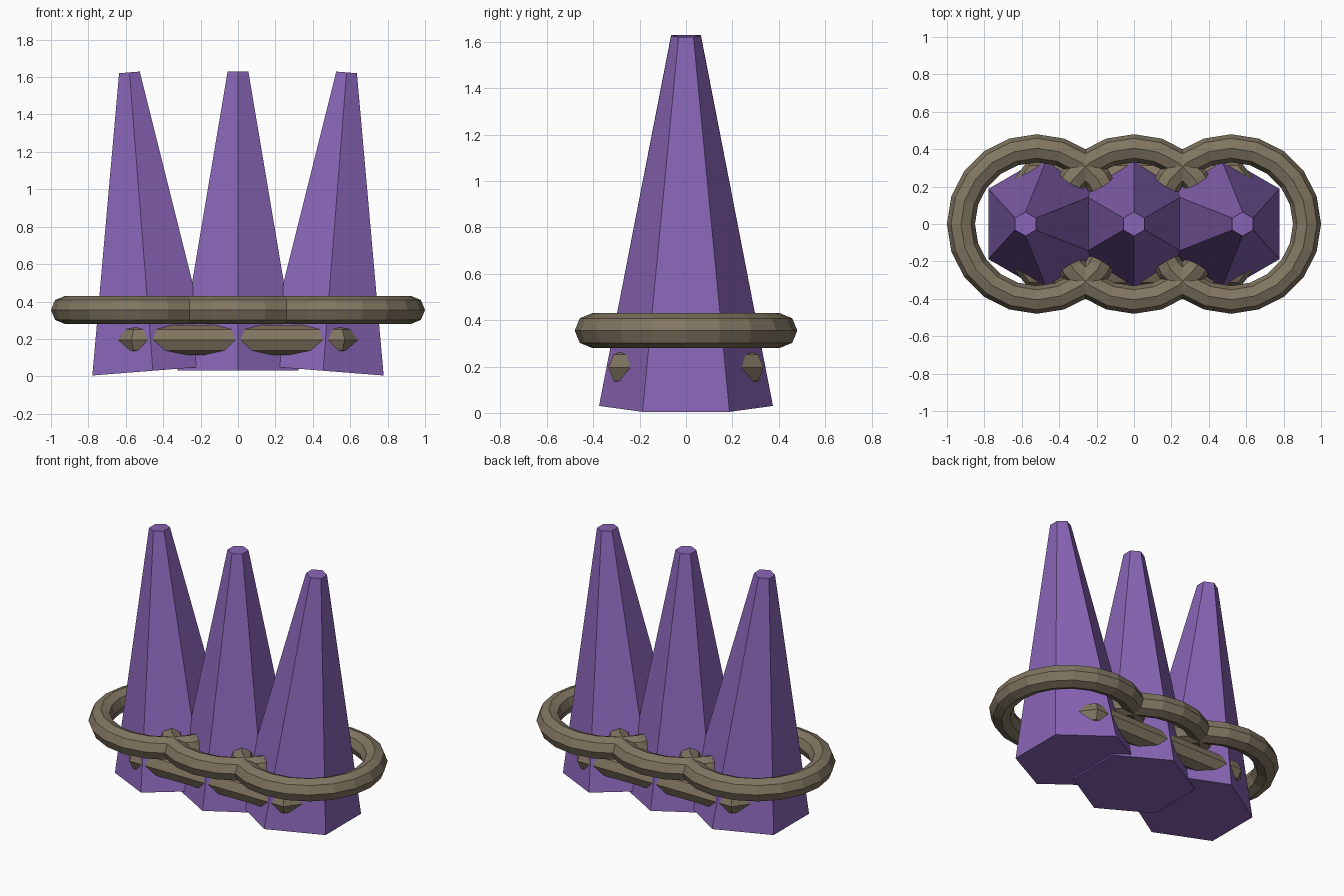
import bpy
import bmesh
import math
from mathutils import Vector

default = bpy.data.objects.get("Cube")
if default:
    bpy.data.objects.remove(default, do_unlink=True)


def make_material(name, color):
    mat = bpy.data.materials.new(name)
    mat.use_nodes = True
    mat.diffuse_color = (*color, 1)
    mat.node_tree.nodes["Principled BSDF"].inputs["Base Color"].default_value = (*color, 1)
    return mat


purple = make_material("purple", (0.25, 0.13, 0.47))
rope_brown = make_material("rope_brown", (0.22, 0.18, 0.12))


def finish(obj, name, mat):
    obj.name = name
    obj.data.materials.append(mat)


def spike(name, x, tilt):
    """Six-sided tapered spike, leaning about its base centre."""
    base = Vector((x, 0, 0.03))
    axis = Vector((math.sin(tilt), 0, math.cos(tilt)))
    bpy.ops.mesh.primitive_cone_add(vertices=6, radius1=0.375, radius2=0.064, depth=1.6,
                                    location=base + axis * 0.8, rotation=(0, tilt, 0))
    finish(bpy.context.object, name, purple)


def ring(name, x):
    """Rope loop around one spike."""
    bpy.ops.mesh.primitive_torus_add(major_segments=20, minor_segments=8, major_radius=0.405,
                                     minor_radius=0.075, location=(x, 0, 0.355))
    finish(bpy.context.object, name, rope_brown)


def closed_tube(name, path, z, radius, sides, mat):
    """Tube with mitred corners along a flat closed path."""
    bm = bmesh.new()
    pts = [Vector((x, y, 0)) for x, y in path]
    count = len(pts)
    loops = []
    for i, p in enumerate(pts):
        before = (p - pts[i - 1]).normalized()
        after = (pts[(i + 1) % count] - p).normalized()
        normals = [Vector((d.y, -d.x, 0)) for d in (before, after)]
        miter = (normals[0] + normals[1]).normalized()
        miter /= miter.dot(normals[0])
        loop = []
        for k in range(sides):
            a = math.tau * k / sides
            loop.append(bm.verts.new(p + miter * radius * math.cos(a)
                                     + Vector((0, 0, z + radius * math.sin(a)))))
        loops.append(loop)
    for i in range(count):
        a, b = loops[i], loops[(i + 1) % count]
        for k in range(sides):
            n = (k + 1) % sides
            bm.faces.new((a[k], b[k], b[n], a[n]))
    bmesh.ops.recalc_face_normals(bm, faces=bm.faces)
    mesh = bpy.data.meshes.new(name)
    bm.to_mesh(mesh)
    bm.free()
    obj = bpy.data.objects.new(name, mesh)
    bpy.context.collection.objects.link(obj)
    finish(obj, name, mat)


# Spikes and their upper rope loops
for side, s in (("right", -1), ("center", 0), ("left", 1)):
    spike(side + "_spike", s * 0.455, s * math.radians(4.5))
    ring(side + "_rope_ring", s * 0.52)

# Lower rope threaded through all three spikes
quarter = [(0.62, 0.136), (0.53, 0.255)]
half = quarter + [(-x, y) for x, y in reversed(quarter)]
closed_tube("lower_rope", half + [(-x, -y) for x, y in half], 0.195, 0.08, 8, rope_brown)
